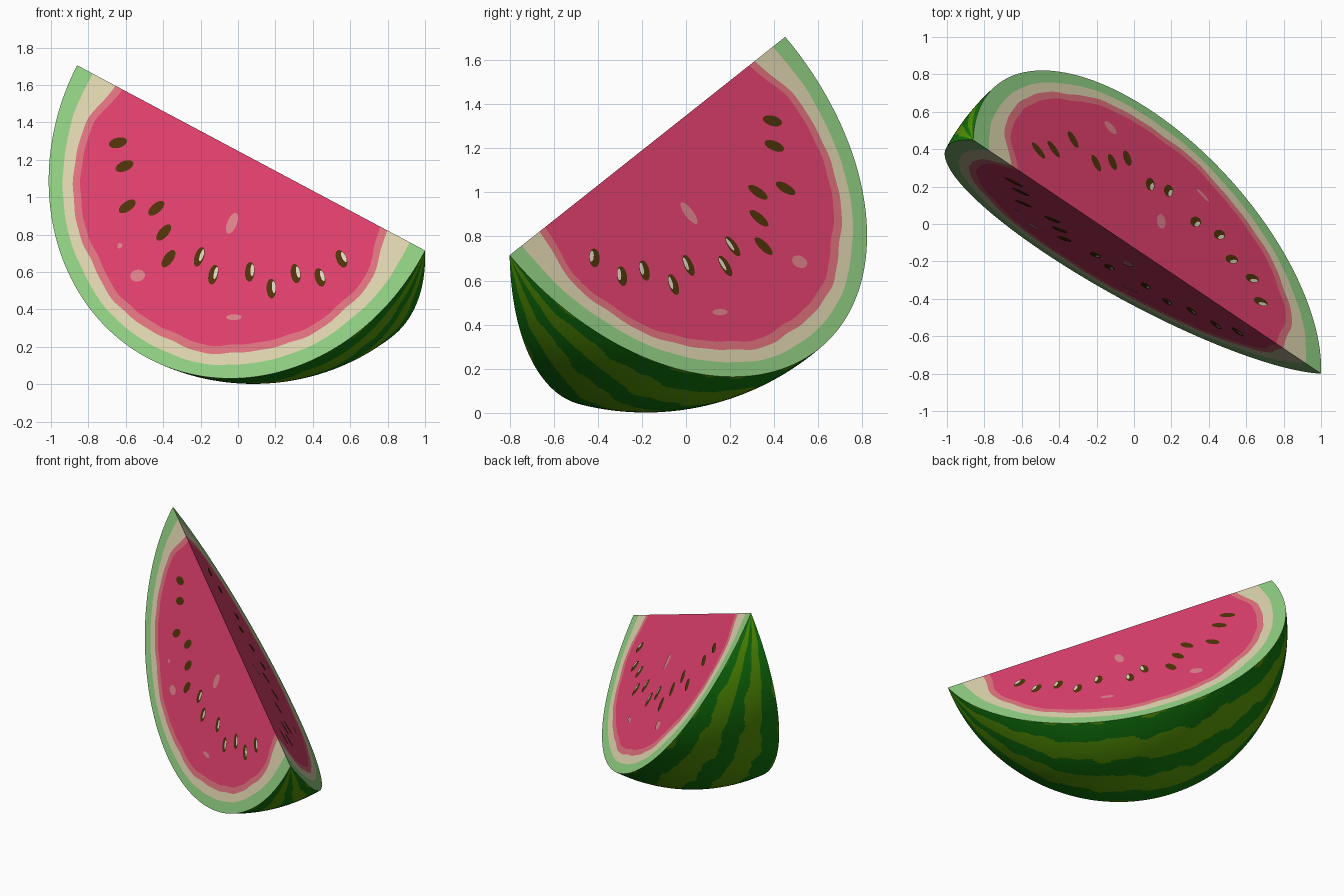
import bpy, bmesh, math
from mathutils import Vector

if "Cube" in bpy.data.objects:
    bpy.data.objects.remove(bpy.data.objects["Cube"])

# Wedge frame: straight edge runs along U through C; V1 and V2 point into the two cut faces
C = Vector((0.07, -0.175, 1.21))
U = Vector((0.759, -0.510, -0.404)).normalized()


def square_to_u(v):
    v = Vector(v)
    return (v - U * v.dot(U)).normalized()


V1 = square_to_u((-0.459, 0.020, -0.888))
V2 = square_to_u((0.025, 0.644, -0.765))
SPAN = V1.angle(V2)
HALF_LEN, RADIUS = 1.225, 1.205
NT = 128     # steps from tip to tip
NP = 94      # steps around the skin


def mat(name, rgb):
    m = bpy.data.materials.new(name)
    m.diffuse_color = (*rgb, 1)
    m.use_nodes = True
    m.node_tree.nodes["Principled BSDF"].inputs["Base Color"].default_value = m.diffuse_color
    return m


PINK = mat("pink flesh", (0.84, 0.058, 0.175))
RIM = mat("pale pink flesh", (0.80, 0.18, 0.22))
CREAM = mat("cream rind", (0.78, 0.71, 0.46))
LIGHT = mat("light green rind", (0.30, 0.67, 0.24))
DARK = mat("dark green skin", (0.006, 0.19, 0.004))
OLIVE = mat("olive stripe", (0.10, 0.32, 0.002))
SEED = mat("brown seed", (0.085, 0.035, 0.003))
SHINE = mat("seed highlight", (0.80, 0.74, 0.60))
PALE = mat("pale seed mark", (0.80, 0.24, 0.28))


def finish(name, bm, mats, outward=None):
    bm.normal_update()
    if outward is not None:
        flip = [f for f in bm.faces if f.normal.dot(outward(f)) < 0]
        bmesh.ops.reverse_faces(bm, faces=flip)
    me = bpy.data.meshes.new(name)
    bm.to_mesh(me)
    bm.free()
    for m in mats:
        me.materials.append(m)
    ob = bpy.data.objects.new(name, me)
    bpy.context.collection.objects.link(ob)
    return ob


# Green skin: part of a sphere between the two cuts, striped from tip to tip
def direction(phi):
    return (V2 * math.sin(SPAN - phi) + V1 * math.sin(phi)) / math.sin(SPAN)


def is_stripe(phi, t):
    deg = math.degrees(phi)
    wob = 0.7 * math.sin(9 * t) + 0.5 * math.sin(23 * t + 1) + 0.3 * math.sin(47 * t)
    for centre, half in ((-3.5, 3.6), (13.5, 4.9), (32.5, 5.2), (50, 3.0)):
        w = half + 0.6 * math.sin(17 * t + centre) + 0.3 * math.sin(41 * t)
        if abs(deg - centre - wob) < w:
            return True
    return False


bm = bmesh.new()
tips = [bm.verts.new(C + U * HALF_LEN), bm.verts.new(C - U * HALF_LEN)]
cols = []
for j in range(NP + 1):
    d = direction(SPAN * j / NP)
    mid = []
    for i in range(1, NT):
        t = math.pi * i / NT
        mid.append(bm.verts.new(C + U * HALF_LEN * math.cos(t) + d * RADIUS * math.sin(t)))
    cols.append([tips[0]] + mid + [tips[1]])
for j in range(NP):
    for i in range(NT):
        ring = [cols[j][i], cols[j][i + 1], cols[j + 1][i + 1], cols[j + 1][i]]
        f = bm.faces.new(list(dict.fromkeys(ring)))
        f.smooth = True
        f.material_index = int(is_stripe(SPAN * (j + .5) / NP, math.pi * (i + .5) / NT))
finish("green_skin", bm, [DARK, OLIVE], lambda f: f.calc_center_median() - C)


# Cut face: bands of flesh and rind with wavy edges, narrower near the tips
def band_radii(t):
    tip = math.exp(-(min(t, math.pi - t) / 0.22) ** 2)
    w = 0.006 * math.sin(11 * t) + 0.003 * math.sin(19 * t + 2) + 0.002 * math.sin(37 * t)
    return (1.028 - 0.12 * tip + w, 1.072 - 0.115 * tip + w, 1.135 - 0.02 * tip + 0.4 * w)


def cut_face(name, v, out):
    bm = bmesh.new()
    centre = bm.verts.new(C)
    rows = []
    for i in range(NT + 1):
        t = math.pi * i / NT
        c, s = math.cos(t), math.sin(t)
        row = [bm.verts.new(C + (U * c + v * s) * r) for r in band_radii(t)]
        row.append(bm.verts.new(C + U * HALF_LEN * c + v * RADIUS * s))
        rows.append(row)
    for a, b in zip(rows, rows[1:]):
        bm.faces.new((centre, a[0], b[0]))
        for k in range(3):
            bm.faces.new((a[k], a[k + 1], b[k + 1], b[k])).material_index = k + 1
    finish(name, bm, [PINK, RIM, CREAM, LIGHT], lambda f: out)


# Seeds, placed by front-view x and z, then carried into face coordinates
SEEDS = [(-.64, 1.29), (-.605, 1.165), (-.59, .95), (-.435, .94), (-.395, .81),
         (-.37, .67), (-.205, .68), (-.13, .585), (.065, .60), (.18, .51),
         (.31, .59), (.44, .57), (.555, .67)]
# x, z, direction x, z, half length, half width
MARKS = [(-.03, .86, .4, 1, .06, .03), (-.535, .58, 1, 0, .045, .033),
         (-.02, .357, 1, 0, .047, .016), (-.63, .74, 1, 0, .015, .015)]


def to_face(dx, dz):
    det = U.x * V1.z - V1.x * U.z
    return Vector(((dx * V1.z - V1.x * dz) / det, (U.x * dz - U.z * dx) / det))


def oval(bm, v, out, p, axis, length, width, lift, index):
    axis = axis.normalized()
    side = Vector((-axis.y, axis.x))
    pts = []
    for k in range(16):
        a = math.tau * k / 16
        q = p + axis * length * math.cos(a) + side * width * math.sin(a)
        pts.append(bm.verts.new(C + U * q.x + v * q.y + out * lift))
    bm.faces.new(pts).material_index = index


def seeds(name, v, out, marks):
    bm = bmesh.new()
    for i, (x, z) in enumerate(SEEDS):
        p = to_face(x - C.x, z - C.z)
        aim = to_face(0.20 - x, 1.45 - z) if i < 6 else to_face(0.10 - x, 1.60 - z)
        oval(bm, v, out, p, aim, 0.055, 0.029, 0.004, 0)
        if i >= 6:
            shine = p + to_face(0.014, 0.008)
            oval(bm, v, out, shine, aim, 0.033, 0.011, 0.007, 1)
    for x, z, ax, az, ln, wd in marks:
        oval(bm, v, out, to_face(x - C.x, z - C.z), to_face(ax, az), ln, wd, 0.004, 2)
    finish(name, bm, [SEED, SHINE, PALE], lambda f: out)


for label, v, other, marks in (("front", V1, V2, MARKS), ("back", V2, V1, MARKS[:3])):
    out = U.cross(v).normalized()
    if out.dot(other) > 0:
        out = -out
    cut_face(label + "_cut_face", v, out)
    seeds(label + "_seeds", v, out, marks)
